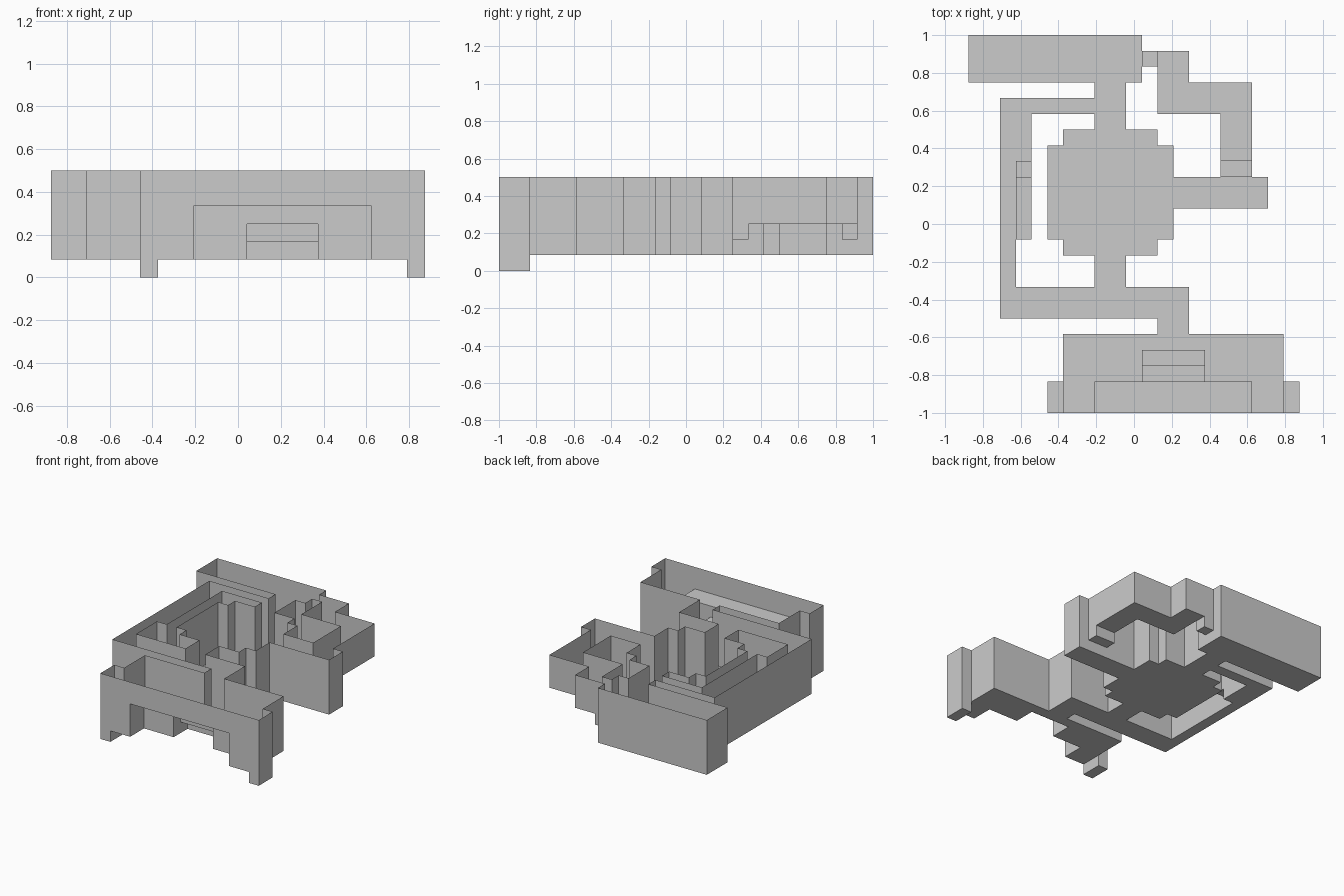
import bpy, bmesh

if "Cube" in bpy.data.objects:
    bpy.data.objects.remove(bpy.data.objects["Cube"])

# Open-topped shell of connected rooms on a 1/12 unit grid.
# Each part is a list of floor rectangles: x0, x1, y0, y1, floor height (later ones override).
U = 1 / 12
TOP = 6
parts = {
    "back_hall": [(0, 11, 9, 12, 1)],
    "back_doorway_step": [(11, 12, 10, 11, 2)],
    "right_raised_corridor": [(12, 14, 7, 11, 3), (12, 18, 7, 9, 3),
                              (16, 18, 4, 7, 3), (16, 18, 3, 4, 2)],
    "right_passage": [(13, 19, 1, 3, 1)],
    "central_chamber": [(5, 13, -1, 5, 1), (6, 12, -2, 6, 1)],
    "north_passage": [(8, 10, 6, 9, 1)],
    "south_passage": [(8, 10, -4, -2, 1)],
    "left_corridor": [(2, 8, 7, 8, 1), (2, 4, -1, 8, 1), (2, 3, -6, 8, 1),
                      (2, 14, -6, -4, 1), (12, 14, -7, -4, 1),
                      # raised side ledge with one step
                      (3, 4, -1, 3, 3), (3, 4, 3, 4, 2)],
    "front_hall": [(6, 20, -12, -7, 1),
                   # sunken corners
                   (5, 6, -12, -10, 0), (20, 21, -12, -10, 0),
                   # platform and its stairs
                   (8, 18, -12, -10, 4), (11, 15, -10, -9, 3), (11, 15, -9, -8, 2)],
}


def cells(rects):
    grid = {}
    for x0, x1, y0, y1, h in rects:
        for x in range(x0, x1):
            for y in range(y0, y1):
                grid[x, y] = h
    return grid


rooms = {name: cells(rects) for name, rects in parts.items()}
heights = {}
for grid in rooms.values():
    heights.update(grid)


def quad(bm, pts):
    bm.faces.new([bm.verts.new(((x - 10.5) * U, y * U, z * U)) for x, y, z in pts])


for name, grid in rooms.items():
    bm = bmesh.new()
    for (x, y), h in grid.items():
        # floor
        quad(bm, [(x, y, h), (x + 1, y, h), (x + 1, y + 1, h), (x, y + 1, h)])
        # outer walls and step risers, facing the open space
        corners = [(x, y), (x + 1, y), (x + 1, y + 1), (x, y + 1)]
        for i, (dx, dy) in enumerate([(0, -1), (1, 0), (0, 1), (-1, 0)]):
            a, b = corners[i], corners[(i + 1) % 4]
            other = heights.get((x + dx, y + dy), TOP)
            for z in range(h, other):
                quad(bm, [(*b, z), (*a, z), (*a, z + 1), (*b, z + 1)])
    # merge the grid squares into large flat faces
    bmesh.ops.remove_doubles(bm, verts=bm.verts, dist=1e-4)
    bmesh.ops.dissolve_limit(bm, angle_limit=0.01, verts=bm.verts, edges=bm.edges)
    mesh = bpy.data.meshes.new(name)
    bm.to_mesh(mesh)
    bm.free()
    bpy.context.collection.objects.link(bpy.data.objects.new(name, mesh))
